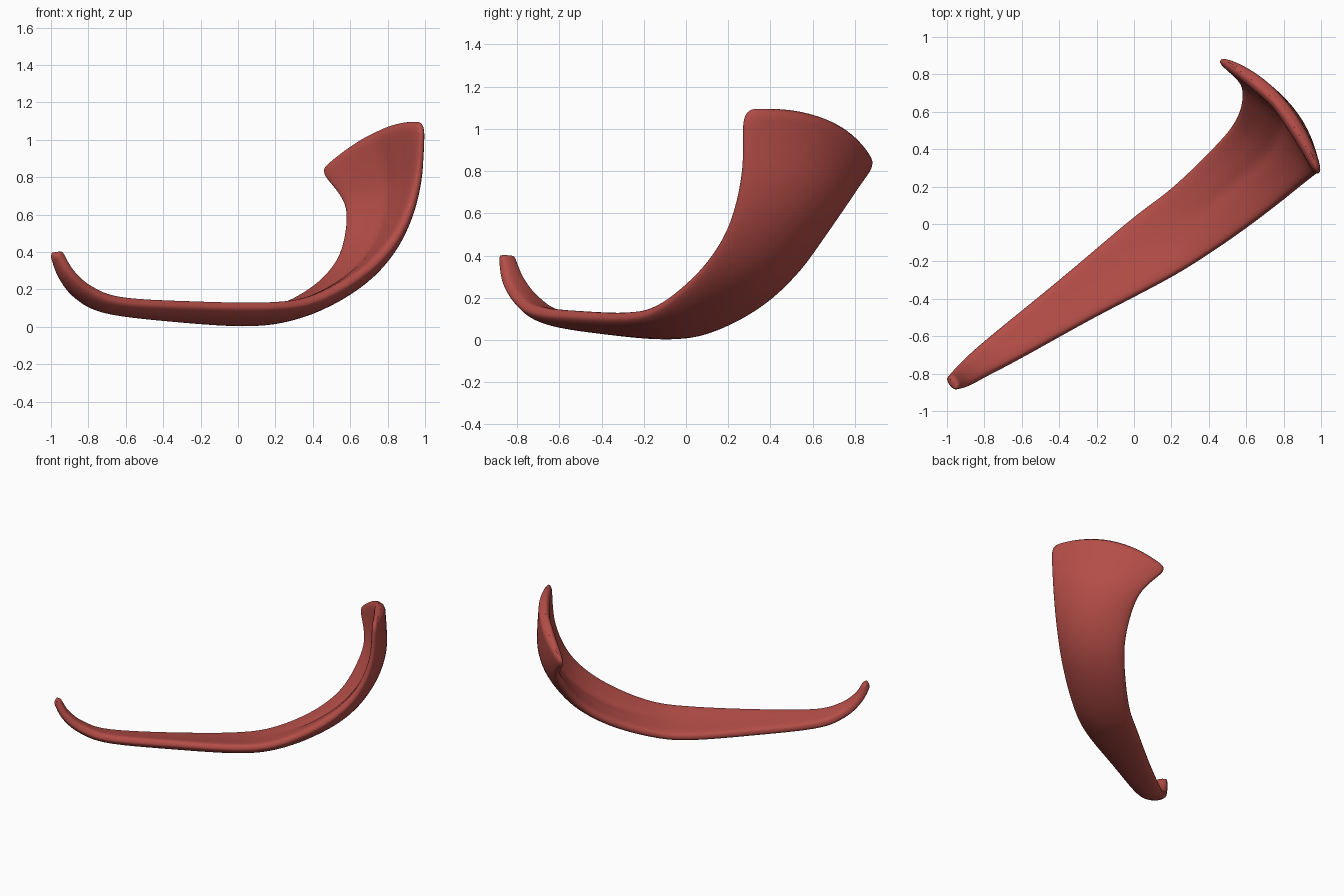
import bpy, bmesh, math
from mathutils import Vector

cube = bpy.data.objects.get("Cube")
if cube:
    bpy.data.objects.remove(cube, do_unlink=True)

# Stations along the strap: inner edge xyz, outer edge xyz, cup depth, half thickness
stations = [
    (-.995, -.82, .395, -.95, -.88, .40, 0, .028),
    (-.95, -.77, .28, -.88, -.86, .285, .005, .033),
    (-.87, -.69, .18, -.77, -.80, .195, .01, .038),
    (-.73, -.57, .11, -.60, -.71, .14, .015, .04),
    (-.40, -.30, .07, -.22, -.50, .12, .022, .043),
    (-.02, .02, .05, .18, -.29, .115, .028, .046),
    (.20, .19, .09, .40, -.155, .145, .03, .048),
    (.40, .38, .20, .60, -.015, .245, .042, .05),
    (.53, .53, .345, .77, .115, .385, .056, .052),
    (.58, .66, .52, .89, .21, .56, .07, .05),
    (.565, .77, .67, .965, .265, .80, .08, .046),
    (.44, .89, .835, .99, .27, 1.09, .085, .042),
]
end = len(stations) - 1
rows, cols = 90, 24


def spline(t):
    """Catmull-Rom interpolation of every station value at once."""
    i = min(int(t), end - 1)
    f = t - i
    a, b, c, d = (stations[min(max(k, 0), end)] for k in range(i - 1, i + 3))
    return [q + f / 2 * ((r - p) + f * ((2 * p - 5 * q + 4 * r - s) + f * (3 * (q - r) + s - p)))
            for p, q, r, s in zip(a, b, c, d)]


def middle(t, s):
    """Point on the middle surface; s runs from the inner edge to the outer edge."""
    v = spline(t)
    a, b = Vector(v[:3]), Vector(v[3:6])
    e = 0.01
    lo, hi = spline(max(t - e, 0)), spline(min(t + e, end))
    along = (Vector(hi[:3]) + Vector(hi[3:6]) - Vector(lo[:3]) - Vector(lo[3:6])).normalized()
    down = along.cross(b - a).normalized()
    arch = 1 - s * s
    dome = 0.09 * max(0, (t - end + 3) / 3) ** 2
    return a.lerp(b, (s + 1) / 2) + down * v[6] * arch + along * dome * arch


# Closed cross-section rings, rounded at both sides, thinned at both ends
rings = []
for r in range(rows + 1):
    t = end * (1 - math.cos(math.pi * r / rows)) / 2
    half = spline(t)[7]
    close = min(1, t / 0.3, (end - t) / 0.25)
    half *= math.sqrt(max(0.04, 1 - (1 - close) ** 2))
    # Rounded corners of the wide rim
    corner = max(0, 1 - (end - t) / 0.4)
    width = 0.88 + 0.12 * math.sqrt(1 - corner ** 2)
    ring = []
    for k in range(2 * cols):
        angle = math.pi * k / cols
        s = math.cos(angle) * width
        h = 0.01
        across = middle(t, s + h) - middle(t, s - h)
        along = middle(min(t + h, end), s) - middle(max(t - h, 0), s)
        normal = along.cross(across).normalized()
        side = math.sin(angle)
        offset = half * math.copysign(abs(side) ** 0.65, side)
        # Shallow groove along the upper face of the wide part
        if side < 0 and t > 6:
            offset *= 1 - 0.2 * min(1, t - 6) * math.exp(-(s / 0.2) ** 2)
        ring.append(middle(t, s) + normal * offset)
    rings.append(ring)

bm = bmesh.new()
verts = [[bm.verts.new(p) for p in ring] for ring in rings]
for lower, upper in zip(verts, verts[1:]):
    for k in range(2 * cols):
        n = (k + 1) % (2 * cols)
        bm.faces.new((lower[k], lower[n], upper[n], upper[k]))
# Strips closing the two ends
for ring in (verts[0], verts[-1]):
    for k in range(cols):
        quad = [ring[k], ring[k + 1], ring[-k - 1], ring[-k]]
        bm.faces.new(list(dict.fromkeys(quad)))
bmesh.ops.recalc_face_normals(bm, faces=bm.faces)

mesh = bpy.data.meshes.new("curved_strap")
bm.to_mesh(mesh)
bm.free()
strap = bpy.data.objects.new("curved_strap", mesh)
bpy.context.collection.objects.link(strap)

# Muted red material
red = bpy.data.materials.new("muted_red")
red.use_nodes = True
color = (.46, .075, .064, 1)
red.diffuse_color = color
red.node_tree.nodes["Principled BSDF"].inputs["Base Color"].default_value = color
mesh.materials.append(red)

bpy.ops.object.select_all(action="DESELECT")
strap.select_set(True)
bpy.context.view_layer.objects.active = strap
bpy.ops.object.shade_smooth_by_angle(angle=math.radians(50))
